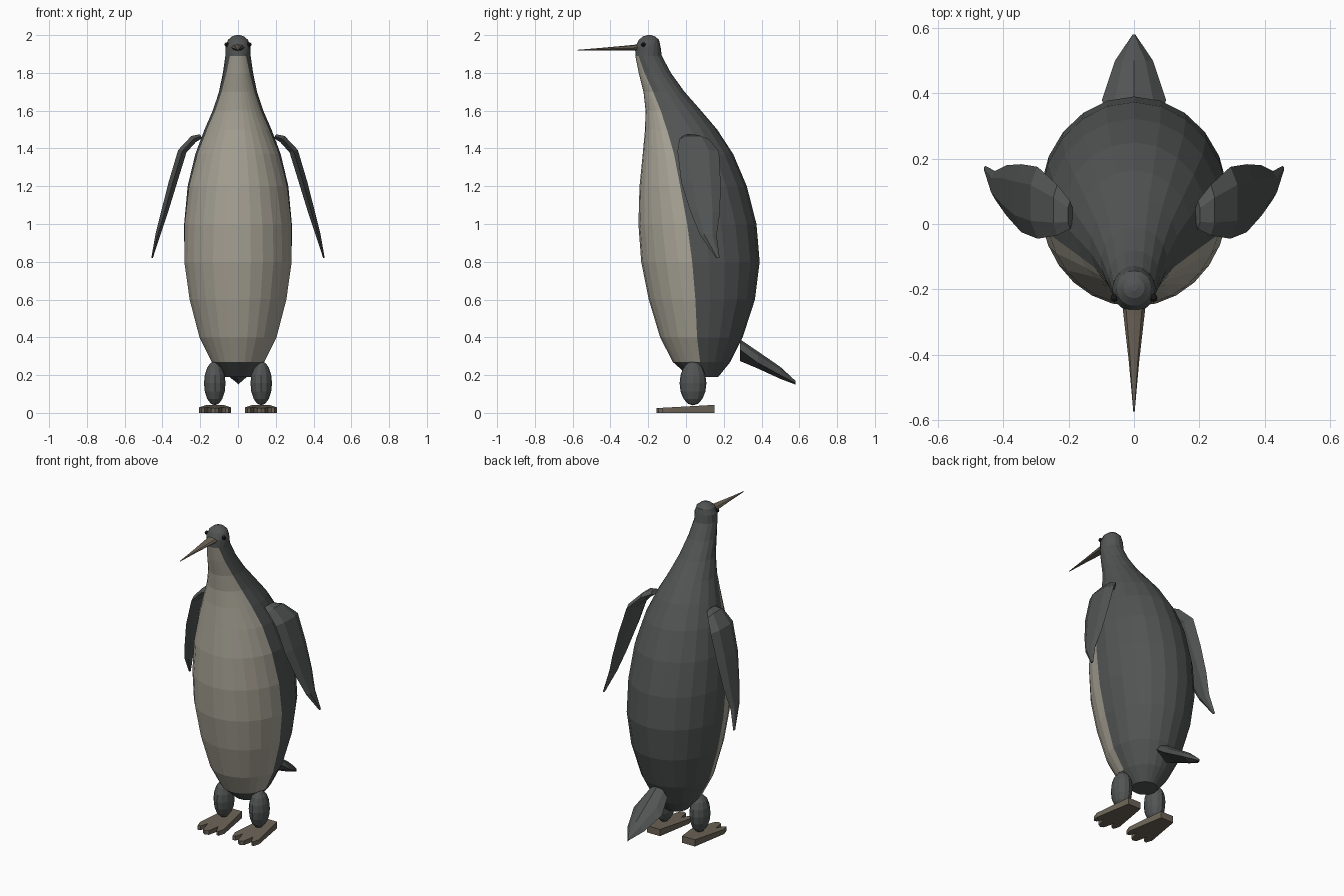
import bpy
from math import sin, cos, pi, radians

if "Cube" in bpy.data.objects:
    bpy.data.objects.remove(bpy.data.objects["Cube"])


def mat(name, col):
    m = bpy.data.materials.new(name)
    m.diffuse_color = (*col, 1)
    m.use_nodes = True
    m.node_tree.nodes["Principled BSDF"].inputs["Base Color"].default_value = m.diffuse_color
    return m


DARK = mat("slate", (0.085, 0.09, 0.09))
PALE = mat("cream", (0.40, 0.375, 0.31))
HORN = mat("horn", (0.15, 0.125, 0.095))
BLACK = mat("black", (0.01, 0.01, 0.01))


def make(name, verts, faces, *mats):
    me = bpy.data.meshes.new(name)
    me.from_pydata(verts, [], faces)
    for m in mats:
        me.materials.append(m)
    ob = bpy.data.objects.new(name, me)
    bpy.context.collection.objects.link(ob)
    # consistent outward normals
    import bmesh
    bm = bmesh.new()
    bm.from_mesh(me)
    bmesh.ops.recalc_face_normals(bm, faces=bm.faces)
    bm.to_mesh(me)
    bm.free()
    return ob


def loft(name, rings, *mats):
    n = len(rings[0])
    verts = [p for r in rings for p in r]
    faces = [(i * n + k, i * n + (k + 1) % n, (i + 1) * n + (k + 1) % n, (i + 1) * n + k)
             for i in range(len(rings) - 1) for k in range(n)]
    faces += [tuple(range(n)), tuple(range(len(verts) - n, len(verts)))]
    return make(name, verts, faces, *mats)


def flip(points, s):
    return [(s * x, y, z) for x, y, z in points]


def ball(name, loc, scale, m, seg=12, rings=8):
    bpy.ops.mesh.primitive_uv_sphere_add(segments=seg, ring_count=rings, radius=1, location=loc)
    ob = bpy.context.object
    ob.name = name
    ob.scale = scale
    ob.data.materials.append(m)


# Body: z, front y, back y, half width, angle by which the belly edge moves forward
SECTIONS = [
    (0.19, 0.02, 0.17, 0.075, 0), (0.27, -0.07, 0.235, 0.14, 3), (0.40, -0.137, 0.30, 0.205, 6),
    (0.60, -0.197, 0.365, 0.258, 7), (0.80, -0.237, 0.39, 0.287, 8), (1.00, -0.252, 0.373, 0.287, 10),
    (1.20, -0.246, 0.322, 0.267, 14), (1.37, -0.229, 0.25, 0.226, 18), (1.50, -0.217, 0.165, 0.178, 23),
    (1.60, -0.214, 0.08, 0.135, 27), (1.70, -0.225, -0.008, 0.102, 32), (1.80, -0.25, -0.08, 0.08, 40),
    (1.89, -0.268, -0.128, 0.067, 50), (1.94, -0.267, -0.135, 0.066, 35), (1.975, -0.25, -0.143, 0.053, 15),
    (1.993, -0.227, -0.163, 0.032, 0), (2.00, -0.205, -0.185, 0.01, 0)]
HALF = 12
body_rings = []
for z, f, b, w, shift in SECTIONS:
    a = pi / 2 - radians(shift)
    angles = [-a + 2 * a * k / HALF for k in range(HALF)]
    angles += [a + (2 * pi - 2 * a) * k / HALF for k in range(HALF)]
    body_rings.append([(w * sin(t), (f + b) / 2 - (b - f) / 2 * cos(t), z) for t in angles])
body = loft("body", body_rings, DARK, PALE)
for i, p in enumerate(body.data.polygons):
    ring, k = divmod(i, 2 * HALF)
    if 1 <= ring < 12 and k < HALF:
        p.material_index = 1

# Beak: y, centre z, half width, half height
loft("beak", [[(w * cos(k * pi / 4), y, z + h * sin(k * pi / 4)) for k in range(8)]
              for y, z, w, h in [(-0.235, 1.934, 0.037, 0.02), (-0.28, 1.933, 0.032, 0.015),
                                 (-0.42, 1.927, 0.016, 0.008), (-0.575, 1.92, 0.002, 0.002)]], HORN)

# Tail: y, half width, top, edge and bottom heights
loft("tail", [[(0, y, t), (w * 0.6, y, (t + e) / 2 + 0.008), (w, y, e), (0, y, b),
               (-w, y, e), (-w * 0.6, y, (t + e) / 2 + 0.008)]
              for y, w, t, e, b in [(0.285, 0.07, 0.39, 0.335, 0.275), (0.38, 0.098, 0.326, 0.265, 0.235),
                                    (0.50, 0.058, 0.243, 0.2, 0.18), (0.58, 0.004, 0.165, 0.158, 0.15)]], DARK)

# Flipper: x, z, front y, back y, half thickness
FLIPPER = [(0.195, 1.465, -0.015, 0.07, 0.012), (0.235, 1.45, -0.035, 0.12, 0.02),
           (0.295, 1.385, -0.045, 0.175, 0.023), (0.345, 1.22, -0.025, 0.183, 0.022),
           (0.39, 1.06, 0.025, 0.18, 0.018), (0.425, 0.94, 0.075, 0.162, 0.013),
           (0.455, 0.82, 0.16, 0.178, 0.004)]
flipper_rings = []
for i, (x, z, f, b, t) in enumerate(FLIPPER):
    nx, nz = (0.6, 0.8) if i < 2 else (0.95, 0.3)
    q = (b - f) / 4
    flipper_rings.append([(x, f, z), (x + nx * t, f + q, z + nz * t), (x + nx * t, b - q, z + nz * t),
                          (x, b, z), (x - nx * t, b - q, z - nz * t), (x - nx * t, f + q, z - nz * t)])

# Foot outline (x, y): heel, then three webbed toes
HALF_FOOT = [(0.045, 0.15), (0.085, -0.085), (0.072, -0.125), (0.055, -0.12), (0.036, -0.075), (0.02, -0.145)]
OUTLINE = HALF_FOOT + [(0, -0.155)] + [(-x, y) for x, y in reversed(HALF_FOOT)]

for s, side in ((1, "right"), (-1, "left")):
    loft(side + "_flipper", [flip(r, s) for r in flipper_rings], DARK)
    ball(side + "_leg", (s * 0.123, 0.037, 0.157), (0.057, 0.071, 0.117), DARK)
    ball(side + "_eye", (s * 0.06, -0.226, 1.95), (0.012, 0.012, 0.012), BLACK, 8, 6)
    loft(side + "_foot", [[(s * 0.122 + x, y, 0) for x, y in OUTLINE],
                          [(s * 0.122 + x, y, 0.034 + 0.056 * y) for x, y in OUTLINE]], HORN)
